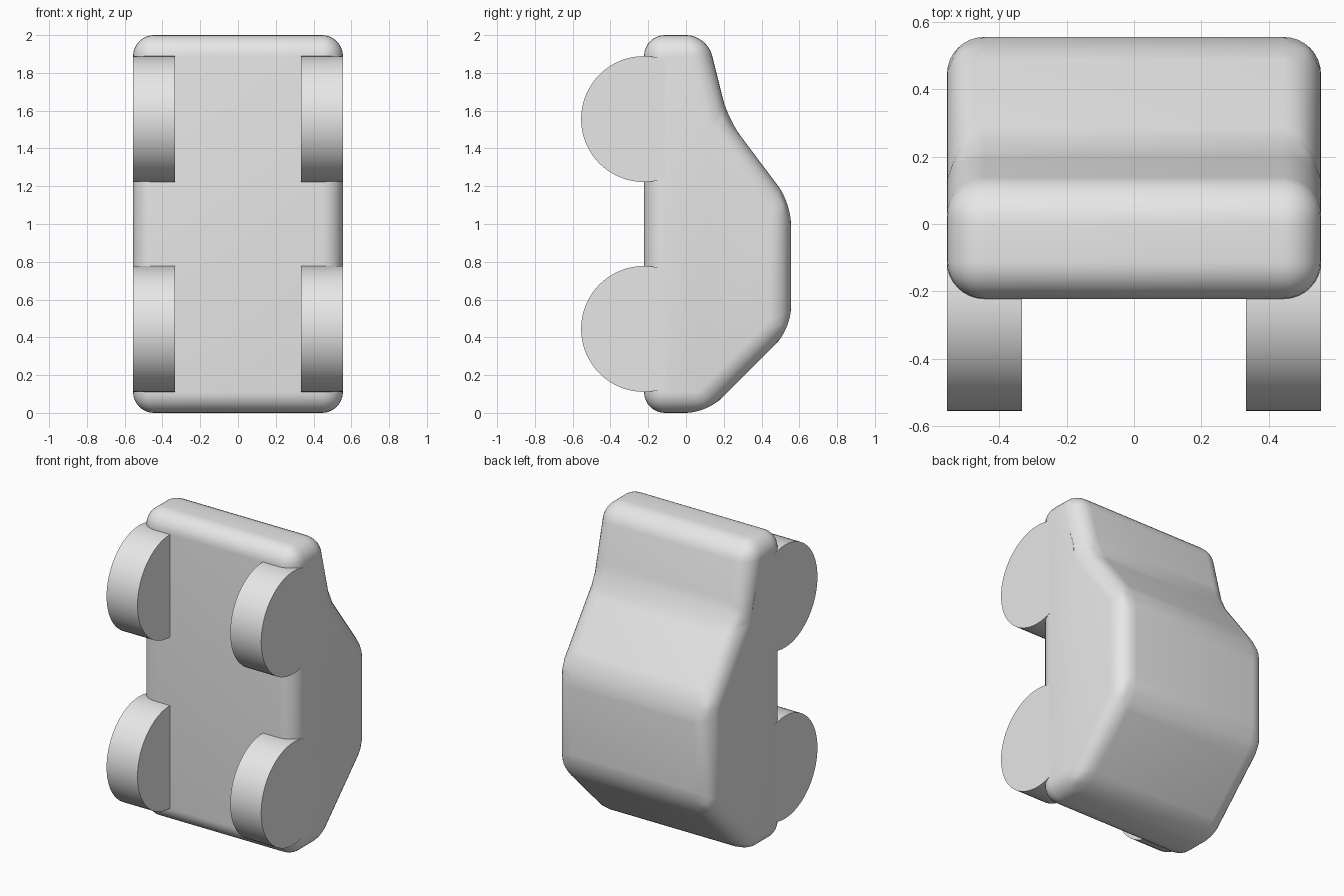
import bpy, bmesh
from math import radians
from mathutils import Matrix

cube = bpy.data.objects.get("Cube")
if cube:
    bpy.data.objects.remove(cube)

grey = bpy.data.materials.new("light_grey")
grey.use_nodes = True
grey.diffuse_color = (0.8, 0.8, 0.8, 1)
grey.node_tree.nodes["Principled BSDF"].inputs["Base Color"].default_value = grey.diffuse_color

U = 1 / 9  # module: rounding radius, all dimensions are multiples of it


def add_object(name, bm):
    bmesh.ops.recalc_face_normals(bm, faces=bm.faces)
    mesh = bpy.data.meshes.new(name)
    bm.to_mesh(mesh)
    bm.free()
    mesh.materials.append(grey)
    obj = bpy.data.objects.new(name, mesh)
    bpy.context.collection.objects.link(obj)
    return obj


def smooth(obj):
    bpy.ops.object.select_all(action='DESELECT')
    obj.select_set(True)
    bpy.context.view_layer.objects.active = obj
    bpy.ops.object.shade_smooth_by_angle(angle=radians(30))


# Body: side profile (y, z) extruded across the width, all edges rounded
profile = [(-2, 0), (1, 0), (5, 4), (5, 10), (2, 14), (1, 18), (-2, 18)]
bm = bmesh.new()
side = bm.faces.new([bm.verts.new((-5 * U, y * U, z * U)) for y, z in profile])
ext = bmesh.ops.extrude_face_region(bm, geom=[side])
bmesh.ops.translate(bm, vec=(10 * U, 0, 0),
                    verts=[v for v in ext["geom"] if isinstance(v, bmesh.types.BMVert)])
bmesh.ops.recalc_face_normals(bm, faces=bm.faces)
bmesh.ops.bevel(bm, geom=bm.edges[:], offset=U, offset_type='OFFSET',
                segments=8, profile=0.5, affect='EDGES', clamp_overlap=True)
smooth(add_object("body", bm))

# Wheels: four plain discs, flush with the sides of the body
for height, level in ((4 * U, "lower"), (14 * U, "upper")):
    for sign, hand in ((1, "left"), (-1, "right")):
        bm = bmesh.new()
        place = Matrix.Translation((sign * 4 * U, -2 * U, height)) @ Matrix.Rotation(radians(90), 4, 'Y')
        bmesh.ops.create_cone(bm, cap_ends=True, segments=64, radius1=3 * U,
                              radius2=3 * U, depth=2 * U, matrix=place)
        smooth(add_object(f"{level}_{hand}_wheel", bm))
